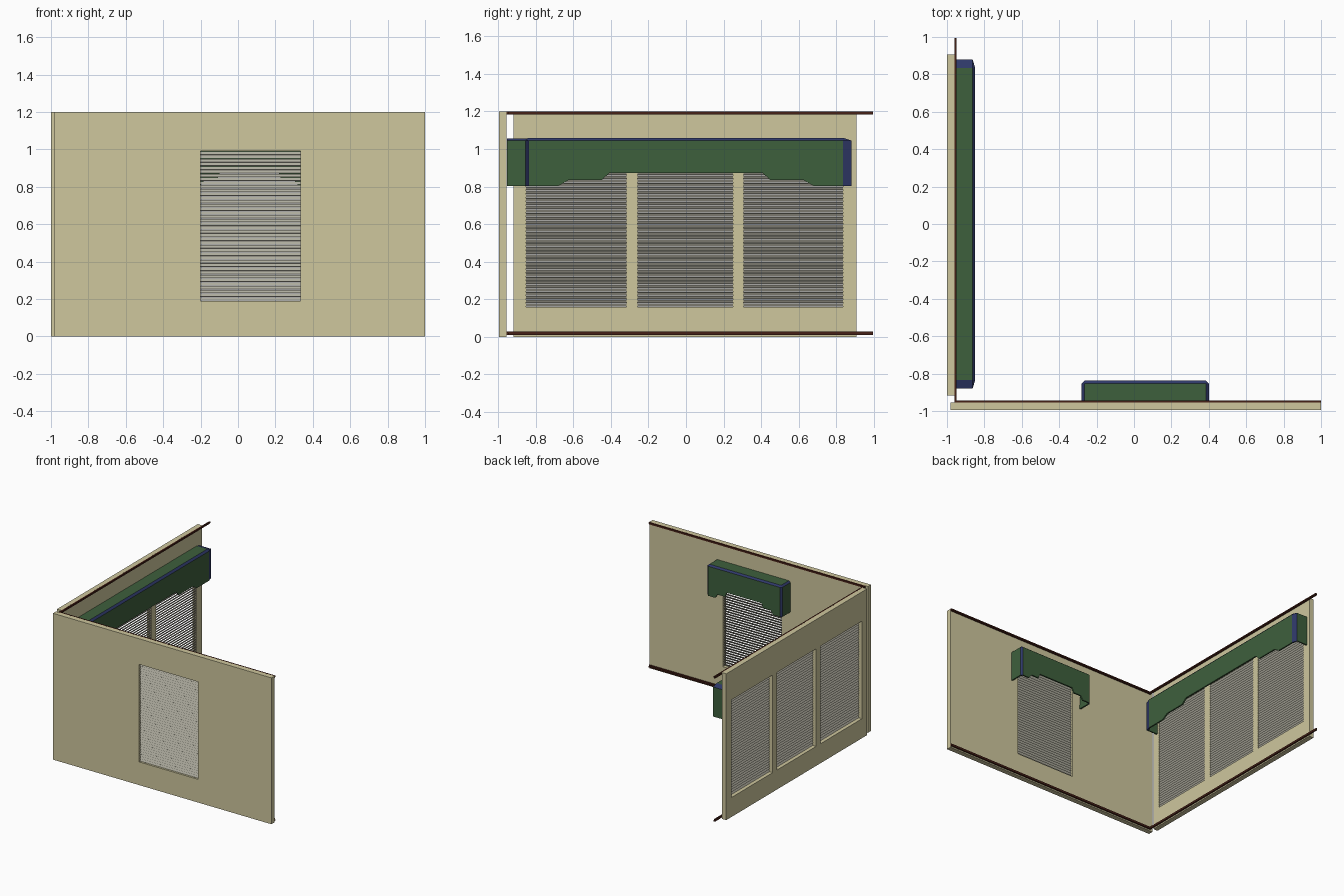
import bpy, bmesh, math
from mathutils import Matrix, Vector

if "Cube" in bpy.data.objects:
    bpy.data.objects.remove(bpy.data.objects["Cube"])


def material(name, rgb):
    m = bpy.data.materials.new(name)
    m.diffuse_color = (*rgb, 1)
    m.use_nodes = True
    m.node_tree.nodes["Principled BSDF"].inputs["Base Color"].default_value = m.diffuse_color
    return m


CREAM = material("cream wall", (0.62, 0.57, 0.34))
GREEN = material("green board", (0.048, 0.115, 0.046))
BLUE = material("navy trim", (0.028, 0.04, 0.14))
BROWN = material("brown rail", (0.06, 0.014, 0.008))
GREY = material("grey slat", (0.42, 0.41, 0.34))


def finish(name, bm, mats, solid=0):
    bmesh.ops.remove_doubles(bm, verts=bm.verts, dist=1e-5)
    bmesh.ops.recalc_face_normals(bm, faces=bm.faces)
    me = bpy.data.meshes.new(name)
    bm.to_mesh(me)
    bm.free()
    for m in mats:
        me.materials.append(m)
    ob = bpy.data.objects.new(name, me)
    bpy.context.collection.objects.link(ob)
    if solid:
        mod = ob.modifiers.new("thickness", "SOLIDIFY")
        mod.thickness = solid
        mod.offset = -1
    return ob


def add_box(bm, lo, hi, rot=None):
    lo, hi = Vector(lo), Vector(hi)
    m = Matrix.Translation((lo + hi) / 2) @ (rot or Matrix()) @ Matrix.Diagonal((*(hi - lo), 1))
    bmesh.ops.create_cube(bm, size=1, matrix=m)


# Each wall uses its own map from (along, depth into room, height) to world
def front_map(u, d, z):
    return Vector((u, -0.995 + d, z))


def left_map(u, d, z):
    return Vector((-1 + d, u, z))


def wall(name, place, u0, u1, holes, zb, zt, thick=0.04):
    """Wall slab with rectangular openings, built as a closed grid."""
    us = [u0] + [u for h in holes for u in h] + [u1]
    zs = [0, zb, zt, 1.2]
    bm = bmesh.new()

    def quad(*pts):
        bm.faces.new([bm.verts.new(place(*p)) for p in pts])

    def is_solid(i, j):
        inside = 0 <= i < len(us) - 1 and 0 <= j < 3
        return inside and not (j == 1 and i % 2 == 1)

    for i in range(len(us) - 1):
        for j in range(3):
            if not is_solid(i, j):
                continue
            a, b, c, e = us[i], us[i + 1], zs[j], zs[j + 1]
            for d in (0, thick):
                quad((a, d, c), (b, d, c), (b, d, e), (a, d, e))
            for di, u in ((-1, a), (1, b)):
                if not is_solid(i + di, j):
                    quad((u, 0, c), (u, thick, c), (u, thick, e), (u, 0, e))
            for dj, z in ((-1, c), (1, e)):
                if not is_solid(i, j + dj):
                    quad((a, 0, z), (b, 0, z), (b, thick, z), (a, thick, z))
    finish(name, bm, [CREAM])


def blind(name, place, u0, u1, zb, zt, depth, axis, tilt, n=40):
    """Stack of tilted thin slats filling an opening."""
    bm = bmesh.new()
    pitch = (zt - zb) / n
    rot = Matrix.Rotation(tilt, 4, axis)
    for i in range(n):
        z = zb + (i + 0.5) * pitch
        p = place(u0, depth - 0.0095, z - 0.0015)
        q = place(u1, depth + 0.0095, z + 0.0015)
        add_box(bm, p, q, rot)
    finish(name, bm, [GREY])


def valance(name, place, uc, W, D, z1, a, b, c):
    """Hollow box cover with stepped lower edge and navy chamfers."""
    bm = bmesh.new()
    z0, zc, base = 0.803, z1 - c, 0.041

    def face(pts, mat):
        f = bm.faces.new([bm.verts.new(place(uc + u, base + d, z)) for u, d, z in pts])
        f.material_index = mat

    half = [(W - a, z0), (0.773 * W, z0), (0.71 * W, 0.835), (0.51 * W, 0.835), (0.465 * W, 0.872)]
    lower = [(-u, z) for u, z in half] + half[::-1]
    face([(u, D, z) for u, z in lower] + [(W - a, D, zc), (a - W, D, zc)], 0)
    # top board and its front chamfer
    t = W - a
    face([(-t, 0, z1), (t, 0, z1), (t, D - b, z1), (-t, D - b, z1)], 0)
    face([(-t, D - b, z1), (t, D - b, z1), (t, D, zc), (-t, D, zc)], 1)
    for s in (-1, 1):
        # end board, corner chamfers
        face([(s * W, 0, z0), (s * W, D - b, z0), (s * W, D - b, zc), (s * W, 0, zc)], 0)
        face([(s * W, D - b, z0), (s * t, D, z0), (s * t, D, zc), (s * W, D - b, zc)], 1)
        face([(s * W, 0, zc), (s * W, D - b, zc), (s * t, D - b, z1), (s * t, 0, z1)], 1)
        face([(s * W, D - b, zc), (s * t, D, zc), (s * t, D - b, z1)], 1)
    finish(name, bm, [GREEN, BLUE], 0.012)


# Walls
FRONT_HOLE = (-0.2, 0.335)
LEFT_HOLES = [(-0.852, -0.317), (-0.258, 0.25), (0.306, 0.836)]
wall("front_wall", front_map, -0.982, 1.0, [FRONT_HOLE], 0.19, 0.99)
wall("left_wall", left_map, -0.918, 0.907, LEFT_HOLES, 0.16, 0.96)

# Window blinds
blind("front_blind", front_map, *FRONT_HOLE, 0.19, 0.99, 0.018, 'X', math.radians(60))
for k, h in enumerate(LEFT_HOLES):
    blind(f"left_blind_{k + 1}", left_map, *h, 0.16, 0.96, 0.033, 'Y', math.radians(-60))

# Valances over the windows
valance("front_valance", front_map, 0.06, 0.34, 0.116, 1.057, 0.015, 0.015, 0.012)
valance("left_valance", left_map, 0.0, 0.88, 0.11, 1.06, 0.045, 0.014, 0.015)

# Ceiling and floor rails: a wider strip with a narrower lip
for label, z, lip in (("ceiling", 1.19, -0.007), ("floor", 0.01, 0.01)):
    for side, place, u0, u1 in (("front", front_map, -0.96, 1.0), ("left", left_map, -0.965, 0.995)):
        bm = bmesh.new()
        add_box(bm, place(u0, 0.0402, z), place(u1, 0.052, z + 0.01))
        add_box(bm, place(u0, 0.0402, z + lip), place(u1, 0.048, z + lip + 0.01))
        finish(f"{label}_rail_{side}", bm, [BROWN])
